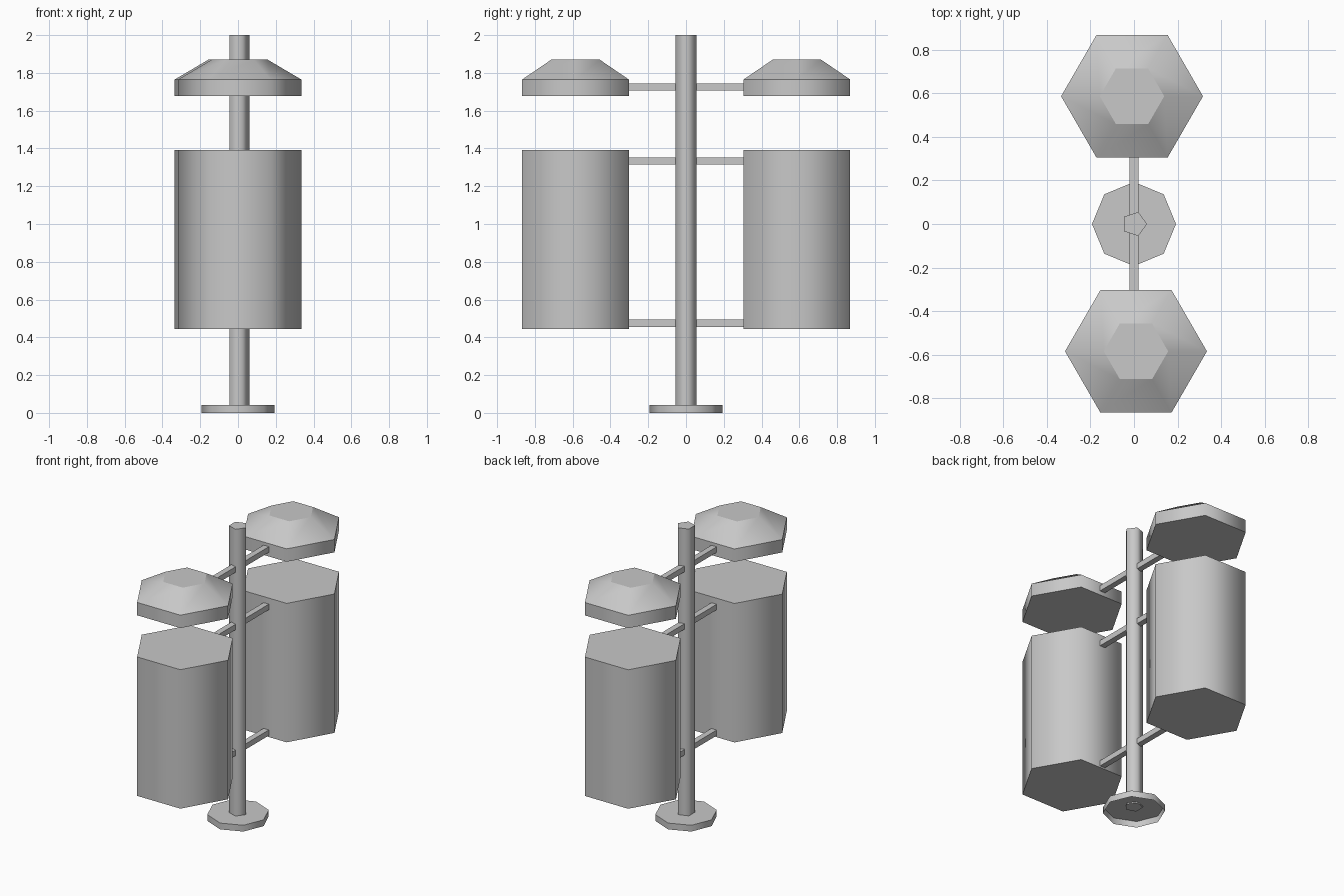
import bpy
import bmesh
from math import cos, sin, tau

if "Cube" in bpy.data.objects:
    bpy.data.objects.remove(bpy.data.objects["Cube"], do_unlink=True)

grey = bpy.data.materials.new("grey metal")
grey.use_nodes = True
grey.diffuse_color = (0.58, 0.58, 0.58, 1)
grey.node_tree.nodes["Principled BSDF"].inputs["Base Color"].default_value = grey.diffuse_color


def finish(name, bm):
    """Turn the mesh into an object: soft around the sides, crisp at the rims."""
    bmesh.ops.recalc_face_normals(bm, faces=bm.faces)
    mesh = bpy.data.meshes.new(name)
    bm.to_mesh(mesh)
    bm.free()
    mesh.materials.append(grey)
    obj = bpy.data.objects.new(name, mesh)
    bpy.context.collection.objects.link(obj)
    return obj


def prism(name, sides, x, y, rings, open_bottom=False):
    """Stack of regular polygons; rings are (radius, height), first corner on +x."""
    bm = bmesh.new()
    loops = [[bm.verts.new((x + r * cos(tau * i / sides), y + r * sin(tau * i / sides), z))
              for i in range(sides)] for r, z in rings]
    for low, high in zip(loops, loops[1:]):
        for i in range(sides):
            j = (i + 1) % sides
            bm.faces.new((low[i], low[j], high[j], high[i])).smooth = True
    if not open_bottom:
        bm.faces.new(loops[0][::-1])
    bm.faces.new(loops[-1])
    for e in bm.edges:
        e.smooth = abs(e.verts[0].co.z - e.verts[1].co.z) > 0.001
    return finish(name, bm)


def bar(name, z):
    """Thin square rod running through the pole from one bin to the other."""
    bm = bmesh.new()
    bmesh.ops.create_cube(bm, size=1)
    bmesh.ops.scale(bm, vec=(0.04, 0.62, 0.038), verts=bm.verts)
    bmesh.ops.translate(bm, vec=(0, 0, z), verts=bm.verts)
    return finish(name, bm)


# Foot plate and central pole
foot = prism("foot_plate", 8, 0, 0, [(0.193, 0), (0.193, 0.043)], open_bottom=True)
prism("pole", 5, 0.002, 0, [(0.058, 0.035), (0.058, 2)])

# A bin and a bevelled rain cover on each side
for side, x, y in (("back", -0.009, 0.587), ("front", 0.009, -0.585)):
    prism(side + "_bin", 6, x, y, [(0.326, 0.445), (0.326, 1.393)])
    prism(side + "_cover", 6, x, y, [(0.326, 1.677), (0.326, 1.765), (0.148, 1.87)])

# Connecting bars
for name, z in (("lower_bar", 0.475), ("upper_bar", 1.333), ("cover_bar", 1.725)):
    bar(name, z)
